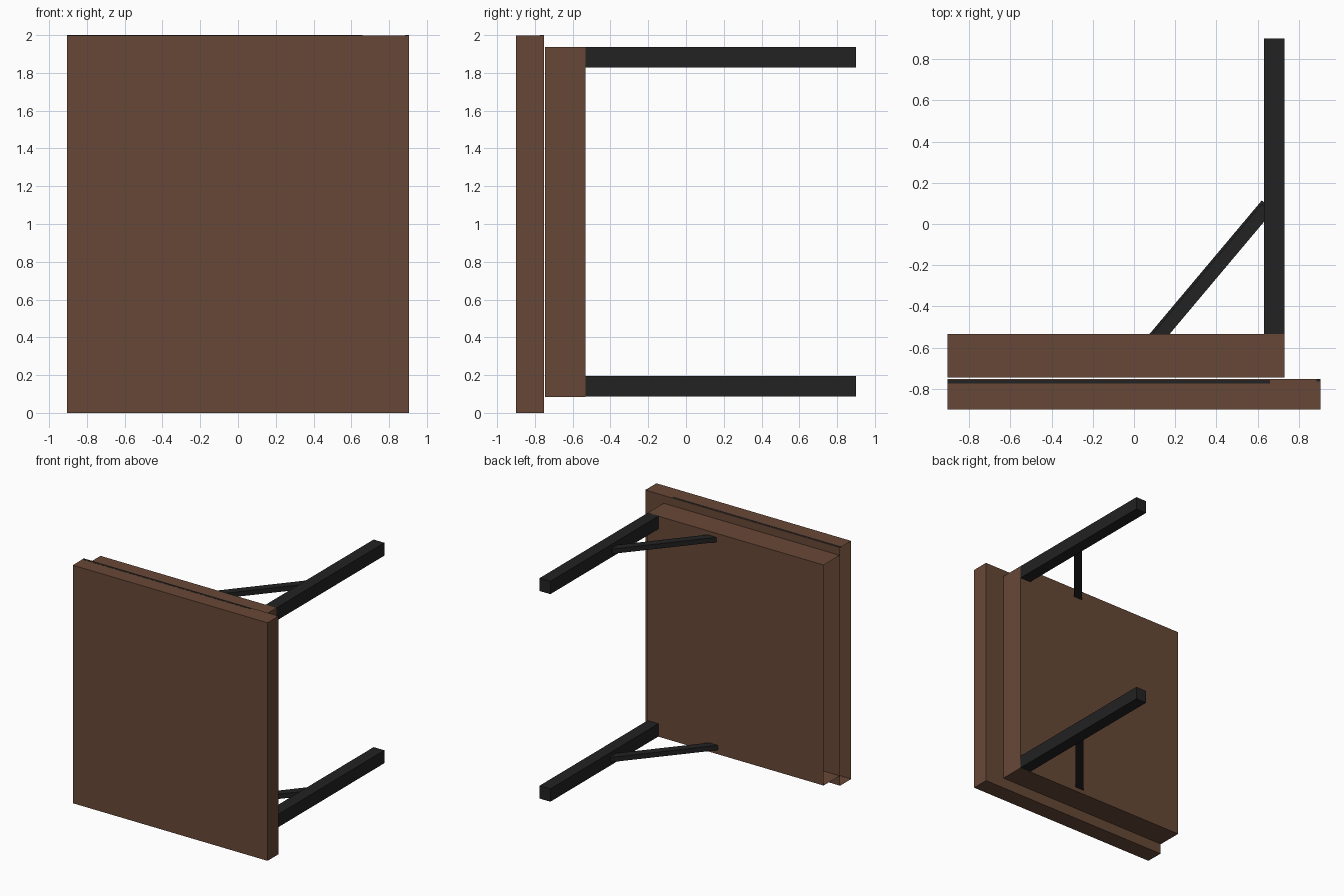
import bpy, bmesh, math
from mathutils import Matrix, Vector

if "Cube" in bpy.data.objects:
    bpy.data.objects.remove(bpy.data.objects["Cube"])


def material(name, rgb):
    m = bpy.data.materials.new(name)
    m.diffuse_color = (*rgb, 1)
    m.use_nodes = True
    m.node_tree.nodes["Principled BSDF"].inputs["Base Color"].default_value = m.diffuse_color
    return m


BROWN = material("brown wood", (0.137, 0.064, 0.038))
BLACK = material("black metal", (0.016, 0.016, 0.016))


def box(name, lo, hi, mat, open_left=False):
    """Axis-aligned box between two corners, optionally open on its -x end."""
    lo, hi = Vector(lo), Vector(hi)
    bm = bmesh.new()
    bmesh.ops.create_cube(bm, size=1)
    size = hi - lo
    bmesh.ops.transform(bm, verts=bm.verts,
                        matrix=Matrix.Translation((lo + hi) / 2) @ Matrix.Diagonal((*size, 1)))
    if open_left:
        bm.normal_update()
        bmesh.ops.delete(bm, geom=[f for f in bm.faces if f.normal.x < -0.9],
                         context='FACES_ONLY')
    me = bpy.data.meshes.new(name)
    bm.to_mesh(me)
    bm.free()
    me.materials.append(mat)
    ob = bpy.data.objects.new(name, me)
    bpy.context.collection.objects.link(ob)
    return ob


# Front panel and the smaller backing slab, both open at the joining end
box("front_panel", (-0.905, -0.90, 0), (0.905, -0.752, 1.999), BROWN, True)
box("backing_slab", (-0.905, -0.746, 0.085), (0.73, -0.533, 1.937), BROWN, True)

# Thin dark seam strip on the panel top
box("seam_strip", (-0.905, -0.774, 1.998), (0.66, -0.758, 2.0), BLACK)
box("seam_corner", (0.885, -0.764, 1.998), (0.904, -0.753, 2.0), BLACK)

# Support beams with diagonal braces, lower and upper
for label, z, x0 in (("lower", 0.14, 0.118), ("upper", 1.883, 0.132)):
    box(label + "_beam", (0.63, -0.54, z - 0.054), (0.73, 0.90, z + 0.054), BLACK)
    a = Vector((x0, -0.533, z))
    d = Vector((0.555, 0.66, 0)).normalized()
    length = (0.645 - x0) / d.x
    brace = box(label + "_brace", (-0.03, -0.032, -0.02), (length, 0.032, 0.02), BLACK)
    brace.location = a
    brace.rotation_euler.z = math.atan2(d.y, d.x)
